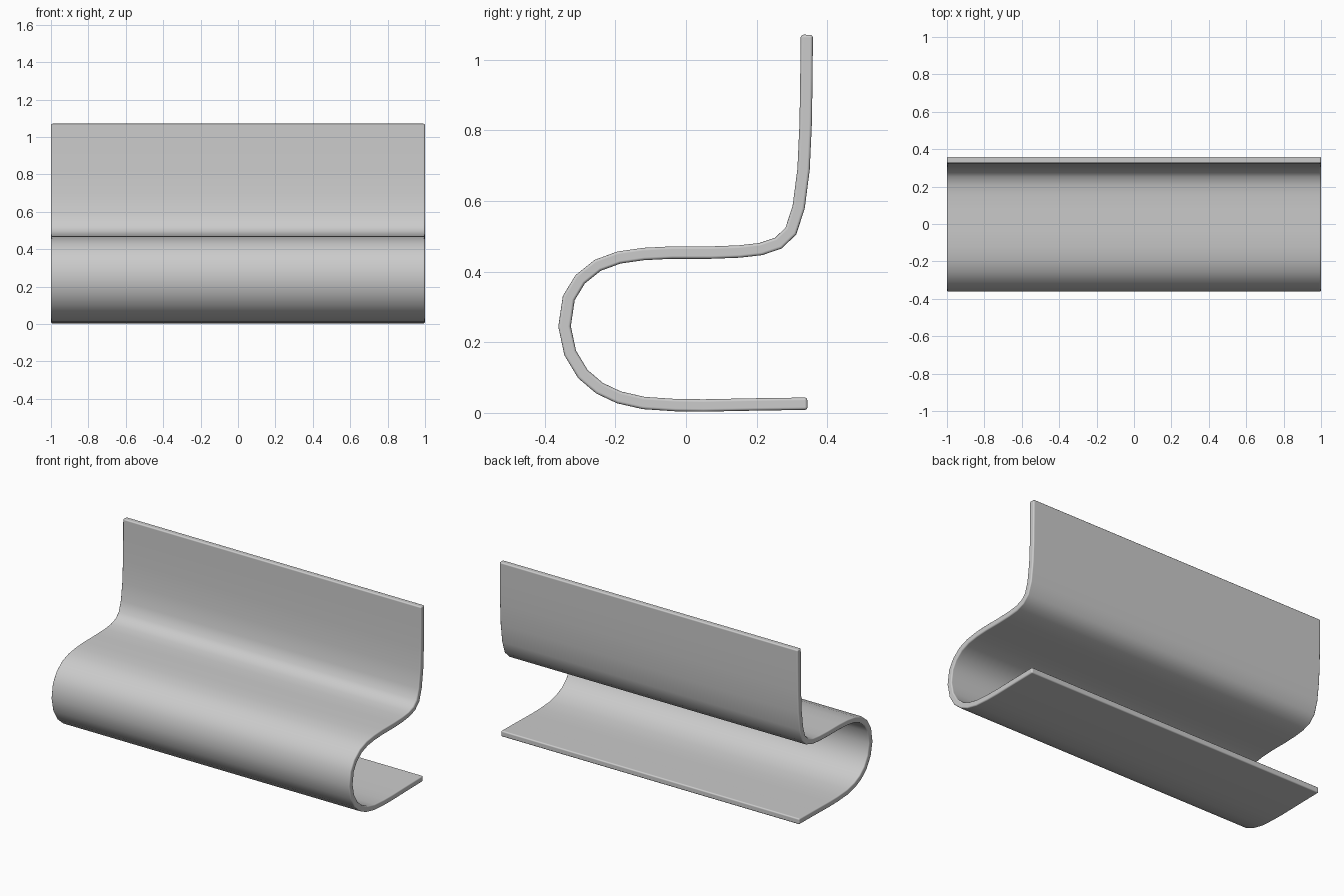
import bpy
import bmesh

cube = bpy.data.objects.get("Cube")
if cube:
    bpy.data.objects.remove(cube, do_unlink=True)

THICKNESS = 0.035

# Centre line of the bent sheet in (y, z), from the foot to the top of the back
PROFILE = [
    (.344, .026), (.2, .024), (.05, .021), (-.03, .022), (-.12, .028),
    (-.19, .044), (-.245, .07), (-.292, .11), (-.328, .17), (-.344, .245),
    (-.332, .325), (-.3, .378), (-.25, .418), (-.19, .44), (-.12, .45),
    (-.04, .454), (.07, .454), (.15, .457), (.212, .464), (.262, .481),
    (.297, .515), (.319, .582), (.333, .69), (.339, .82), (.341, .95), (.342, 1.071),
]

grey = bpy.data.materials.new("grey")
grey.use_nodes = True
color = (0.6, 0.6, 0.6, 1)
grey.diffuse_color = color
grey.node_tree.nodes["Principled BSDF"].inputs["Base Color"].default_value = color

# Sweep the centre line across the full width
bm = bmesh.new()
rows = [[bm.verts.new((x, y, z)) for x in (-1, 1)] for y, z in PROFILE]
for a, b in zip(rows, rows[1:]):
    bm.faces.new((a[0], a[1], b[1], b[0]))
mesh = bpy.data.meshes.new("curved_sheet")
bm.to_mesh(mesh)
bm.free()
mesh.materials.append(grey)
mesh.shade_smooth()

sheet = bpy.data.objects.new("curved_sheet", mesh)
bpy.context.collection.objects.link(sheet)

# Thicken the sheet evenly and round its rim
solid = sheet.modifiers.new("thickness", "SOLIDIFY")
solid.thickness = THICKNESS
solid.offset = 0
solid.use_even_offset = True
bevel = sheet.modifiers.new("rounded_rim", "BEVEL")
bevel.width = 0.008
bevel.segments = 3
bevel.limit_method = "ANGLE"
bevel.angle_limit = 1.0
bevel.harden_normals = True
